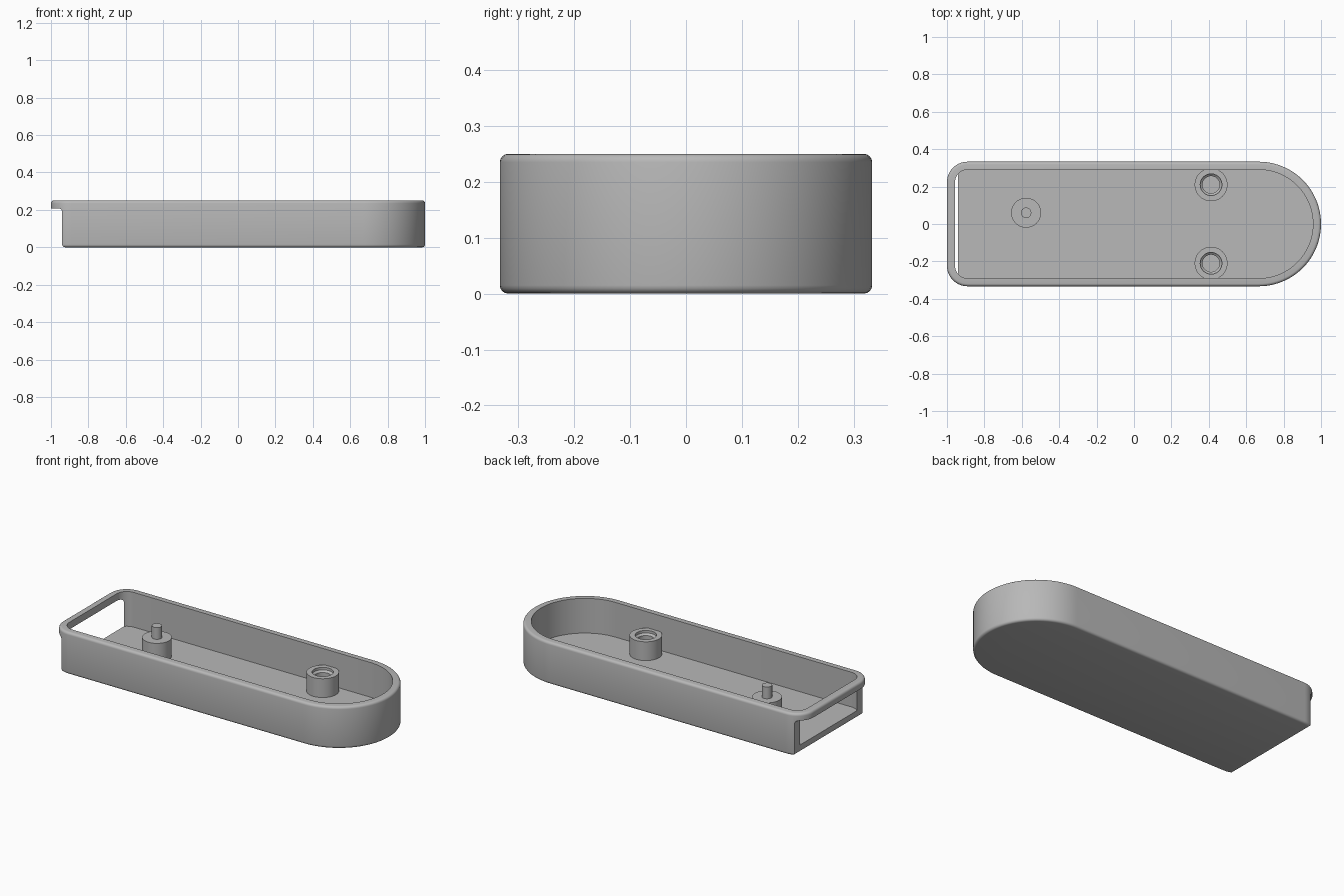
import bpy
import bmesh
from math import sin, cos, pi, radians

cube = bpy.data.objects.get("Cube")
if cube:
    bpy.data.objects.remove(cube, do_unlink=True)

HALF = 0.333      # half width of the tray
WALL = 0.043      # wall and floor thickness
TOP = 0.25        # rim height
CORNER = 0.11     # rim corner radius at the square end
END = -0.94       # face of the open end

grey = bpy.data.materials.new("plain grey")
grey.use_nodes = True
grey.diffuse_color = (0.48, 0.48, 0.48, 1)
grey.node_tree.nodes["Principled BSDF"].inputs["Base Color"].default_value = grey.diffuse_color


def arc(cx, cy, r, start, stop, n):
    angles = [radians(start + (stop - start) * i / n) for i in range(n + 1)]
    return [(cx + r * cos(a), cy + r * sin(a)) for a in angles]


def finish(bm, name):
    bmesh.ops.recalc_face_normals(bm, faces=bm.faces)
    mesh = bpy.data.meshes.new(name)
    bm.to_mesh(mesh)
    bm.free()
    mesh.materials.append(grey)
    obj = bpy.data.objects.new(name, mesh)
    bpy.context.collection.objects.link(obj)
    return obj


def skin(loops, name):
    """Join equal point loops into a closed solid."""
    bm = bmesh.new()
    rings = [[bm.verts.new(p) for p in loop] for loop in loops]
    n = len(rings[0])
    for a, b in zip(rings, rings[1:]):
        for i in range(n):
            j = (i + 1) % n
            bm.faces.new((a[i], a[j], b[j], b[i]))
    bm.faces.new(rings[0][::-1])
    bm.faces.new(rings[-1])
    return finish(bm, name)


def outline(inset, z):
    """Round nose at +x, small rounded corners at -x."""
    r = CORNER - inset
    cx, cy = CORNER - 1, HALF - CORNER
    pts = arc(1 - HALF, 0, HALF - inset, -90, 90, 48)
    pts += arc(cx, cy, r, 90, 180, 12) + arc(cx, -cy, r, 180, 270, 12)
    return [(x, y, z) for x, y in pts]


def lathe(name, profile, x, y):
    """Revolve a radius-height profile around a vertical axis."""
    bm = bmesh.new()
    verts = [bm.verts.new((r, 0, z)) for r, z in profile]
    edges = [bm.edges.new(pair) for pair in zip(verts, verts[1:])]
    bmesh.ops.spin(bm, geom=verts + edges, cent=(0, 0, 0), axis=(0, 0, 1),
                   angle=2 * pi, steps=40)
    bmesh.ops.remove_doubles(bm, verts=bm.verts, dist=0.0001)
    obj = finish(bm, name)
    obj.location = (x, y, 0)
    return obj


def smooth(obj):
    bpy.ops.object.select_all(action="DESELECT")
    obj.select_set(True)
    bpy.context.view_layer.objects.active = obj
    bpy.ops.object.shade_smooth_by_angle(angle=radians(35))


def subtract(obj, cutter):
    cutter.hide_render = True
    mod = obj.modifiers.new("cut", "BOOLEAN")
    mod.operation = "DIFFERENCE"
    mod.solver = "EXACT"
    mod.object = cutter
    bpy.context.view_layer.objects.active = obj
    bpy.ops.object.modifier_apply(modifier=mod.name)
    bpy.data.objects.remove(cutter, do_unlink=True)


# Outer shell with rounded bottom and rim edges
B = 0.015
layers = [(B - dx, B - dz) for dx, dz in arc(0, 0, B, 90, 0, 4)]
layers += [(B - dx, TOP - B + dz) for dx, dz in arc(0, 0, B, 0, 90, 4)]
tray = skin([outline(i, z) for i, z in layers], "tray")

# Hollow interior
cavity = skin([outline(WALL, z) for z in (WALL, TOP + 0.1)], "cavity_cutter")
subtract(tray, cavity)

# Open end below the overhanging rim, with a fillet under the rim
side = [(-1.1, -0.1), (END + B, -0.1)]
side += arc(END + B, B, B, 270, 180, 4)
side += arc(END - 0.02, 0.188, 0.02, 0, 90, 6)
side += [(-1.1, 0.208)]
end_cutter = skin([[(x, y, z) for x, z in side] for y in (-0.5, 0.5)], "end_cutter")
subtract(tray, end_cutter)
smooth(tray)

# Pair of screw bosses with stepped holes
boss = [(0.088, 0.04), (0.088, 0.155), (0.058, 0.155), (0.058, 0.14),
        (0.046, 0.13), (0.046, 0.045), (0, 0.045)]
for label, y in (("left", 0.21), ("right", -0.21)):
    smooth(lathe("screw_boss_" + label, boss, 0.412, y))

# Locating post with a thin pin
post = [(0.08, 0.04), (0.08, 0.155), (0.028, 0.155), (0.028, 0.225), (0, 0.225)]
smooth(lathe("locating_post", post, -0.577, 0.06))
